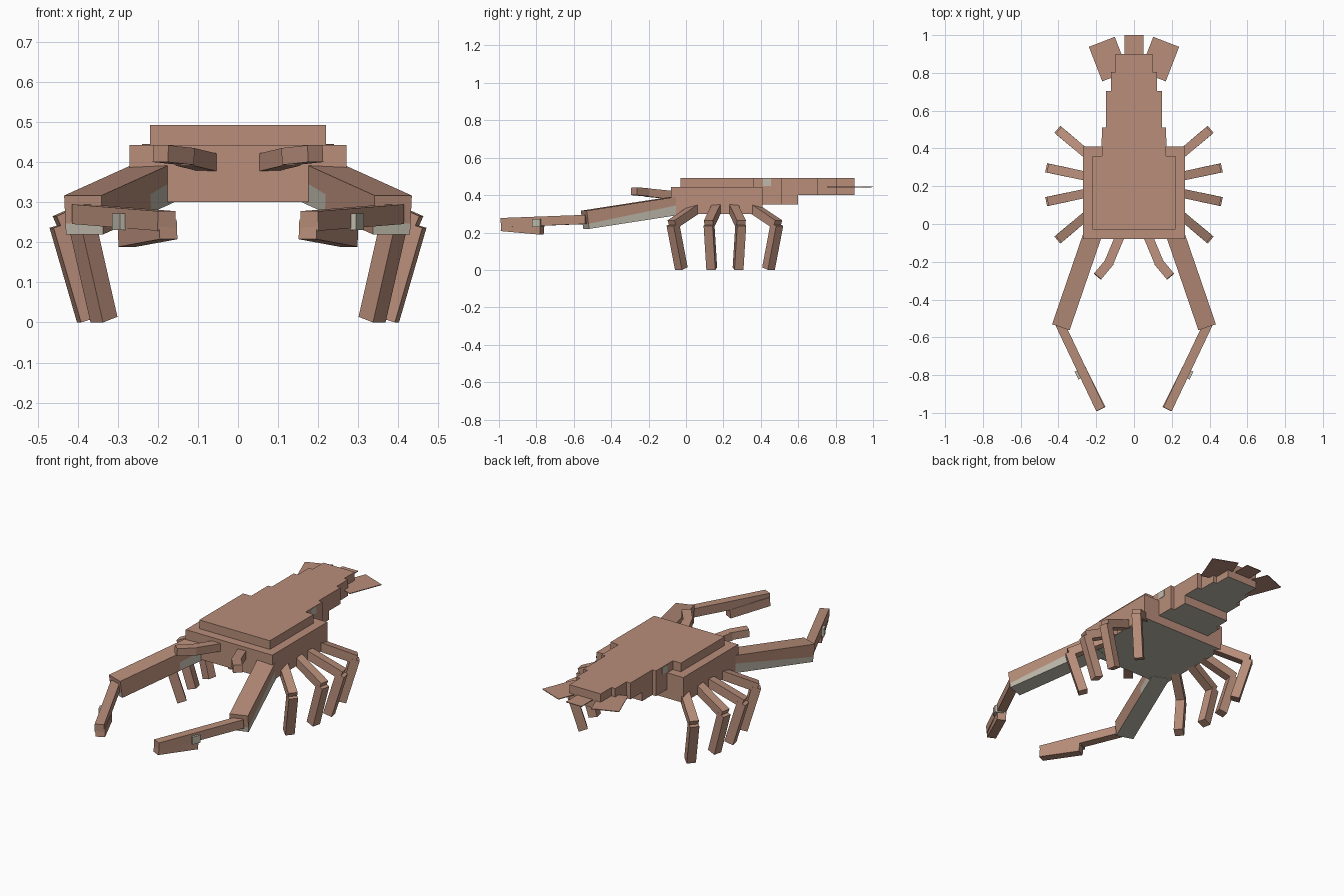
import bpy, bmesh, math
from mathutils import Vector, Matrix

if "Cube" in bpy.data.objects:
    bpy.data.objects.remove(bpy.data.objects["Cube"])


def make_material(name, rgb):
    mat = bpy.data.materials.new(name)
    mat.use_nodes = True
    mat.diffuse_color = (*rgb, 1)
    mat.node_tree.nodes["Principled BSDF"].inputs["Base Color"].default_value = (*rgb, 1)
    return mat


SHELL = make_material("shell brown", (0.48, 0.27, 0.195))
PALE = make_material("pale underside", (0.52, 0.49, 0.41))
U = 0.049  # width of the thinnest limb


def add_object(name, bm, matrix, rule=None, mats=(SHELL, PALE)):
    bm.normal_update()
    if rule:
        for f in bm.faces:
            f.material_index = int(rule(f.normal, f.calc_center_median()))
    mesh = bpy.data.meshes.new(name)
    bm.to_mesh(mesh)
    bm.free()
    for m in mats:
        mesh.materials.append(m)
    obj = bpy.data.objects.new(name, mesh)
    obj.matrix_world = matrix
    bpy.context.collection.objects.link(obj)
    return obj


def box_mesh(size):
    bm = bmesh.new()
    bmesh.ops.create_cube(bm, size=1)
    bmesh.ops.scale(bm, vec=size, verts=bm.verts)
    return bm


def cut(bm, co, no):
    bmesh.ops.bisect_plane(bm, geom=bm.verts[:] + bm.edges[:] + bm.faces[:],
                           plane_co=co, plane_no=no)


def block(name, half_x, y, z, rule=None):
    bm = box_mesh((2 * half_x, y[1] - y[0], z[1] - z[0]))
    add_object(name, bm, Matrix.Translation((0, sum(y) / 2, sum(z) / 2)), rule)


def beam(name, a, b, w, h, rule=None, cuts=()):
    # Box running from a to b, its local y along the length
    a, b = Vector(a), Vector(b)
    d = b - a
    bm = box_mesh((w, d.length, h))
    for co, no in cuts:
        cut(bm, co, no)
    rot = d.to_track_quat('Y', 'Z').to_matrix().to_4x4()
    add_object(name, bm, Matrix.Translation((a + b) / 2) @ rot, rule)


def below(n, c):
    return n.z < -0.9


# Body, back plate and stepped tail
block("body", 0.27, (-0.08, 0.41), (0.30, 0.443), below)
block("back_plate", 0.22, (-0.03, 0.36), (0.43, 0.492))
TAIL = [("tail_base", 0.17, 0.36, 0.51, 0.35),
        ("tail_second", 0.147, 0.51, 0.60, 0.35),
        ("tail_third", 0.147, 0.60, 0.705, 0.40),
        ("tail_fourth", 0.122, 0.705, 0.805, 0.40),
        ("tail_end", 0.098, 0.805, 0.90, 0.40)]
for name, half, y0, y1, low in TAIL:
    block(name, half, (y0, y1), (low, 0.492), below)

# Flat tail fan
block("middle_fan", U, (0.88, 1.0), (0.443, 0.447))

for side, label in ((1, "left"), (-1, "right")):
    def p(x, y, z):
        return (side * x, y, z)

    add_object(label + "_fan", box_mesh((3 * U, 4 * U, 0.004)),
               Matrix.Translation(p(0.135, 0.873, 0.443)) @ Matrix.Rotation(-side * 0.37, 4, 'Z'))

    # Pale spot on the tail base
    add_object(label + "_tail_spot", box_mesh((0.004, 0.045, 0.04)),
               Matrix.Translation(p(0.17, 0.433, 0.47)), mats=(PALE,))

    # Claw arms with a pale lower band on the outer side
    def arm_band(n, c):
        if n.z < -0.9:
            return True
        inner = n.x * side > 0.9
        return c.z < -0.01 and n.z < 0.9 and (not inner or c.y < -0.1)

    beam(label + "_upper_arm", p(0.21, -0.03, 0.347), p(0.385, -0.54, 0.268),
         2 * U, 2 * U, arm_band,
         [((0, 0, -0.008), (0, 0.05, 1)), ((0, -0.1, 0), (0, 1, 0))])
    beam(label + "_claw", p(0.392, -0.53, 0.270), p(0.178, -0.98, 0.253), U, U)
    beam(label + "_lower_finger", p(0.277, -0.77, 0.213), p(0.174, -0.978, 0.232), U, U)
    # Pale spot on the claw
    beam(label + "_claw_spot", p(0.290, -0.77, 0.251), p(0.270, -0.812, 0.251),
         U + 0.005, 0.042, lambda n, c: True)

    # Feelers
    beam(label + "_feeler_base", p(0.07, -0.055, 0.398), p(0.133, -0.205, 0.413), U, 0.044)
    beam(label + "_feeler_tip", p(0.128, -0.2, 0.414), p(0.193, -0.278, 0.421), U, 0.042)

    # Four legs, fore and aft pairs mirrored about the body middle
    mid = 0.208
    for pair, x, y, yaw in (("outer", 0.388, -0.07, 40), ("inner", 0.442, 0.123, 12)):
        for end, flip in (("front", 1), ("rear", -1)):
            out = Vector((math.cos(math.radians(yaw)), -math.sin(math.radians(yaw)) * flip, 0))
            knee = Vector((x, mid + (y - mid) * flip, 0.243))
            up = Vector((0, 0, 1))
            hip = knee - out * 0.2 + up * 0.089
            foot = knee - out * 0.07 - up * 0.236
            name = f"{label}_{end}_{pair}_leg"
            beam(name + "_upper", p(*hip), p(*(knee + out * 0.006)), U * 0.98, U * 0.98)
            beam(name + "_lower", p(*knee), p(*foot), U, U)
